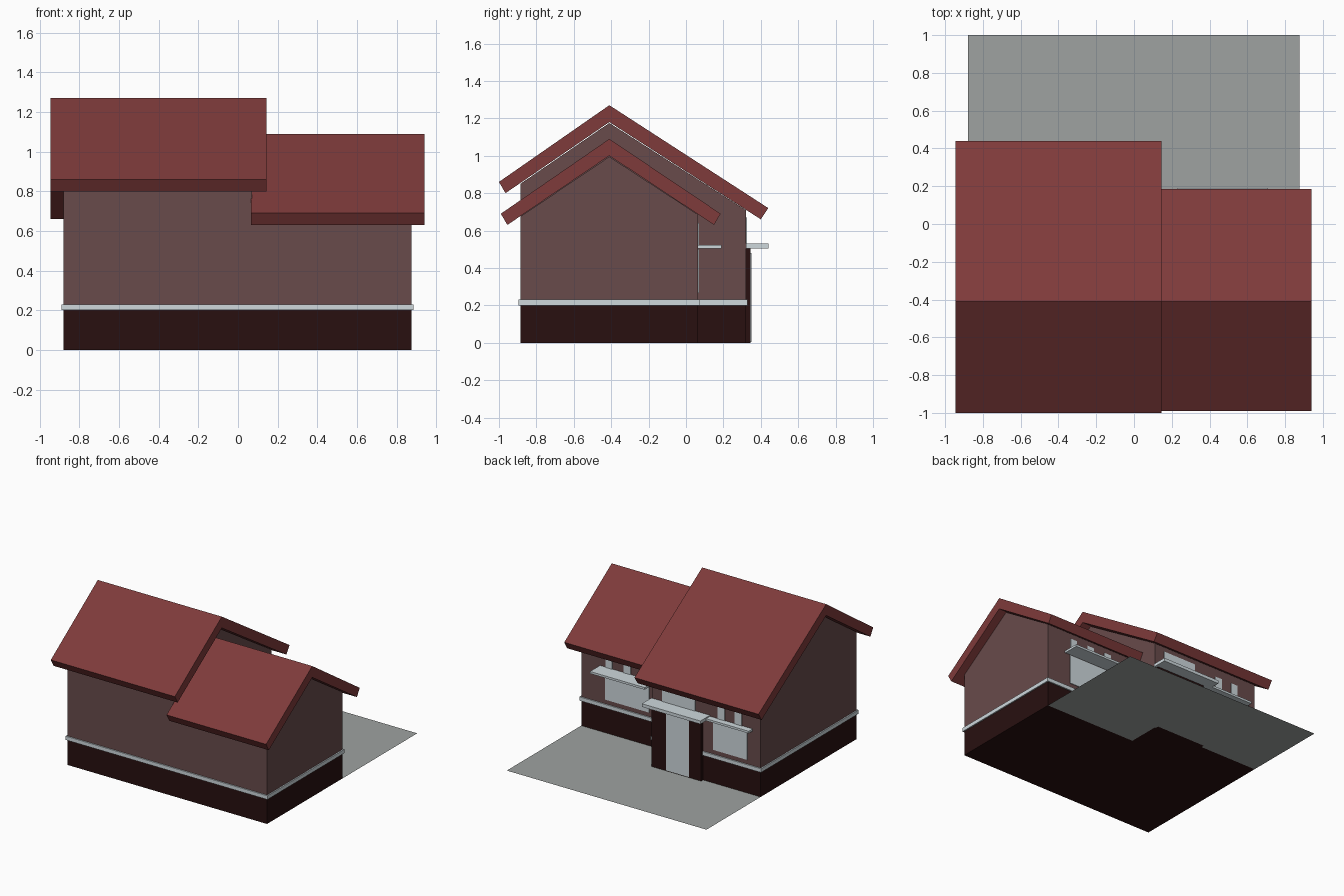
import bpy
import bmesh

cube = bpy.data.objects.get("Cube")
if cube:
    bpy.data.objects.remove(cube, do_unlink=True)


def material(name, r, g, b):
    mat = bpy.data.materials.new(name)
    mat.use_nodes = True
    mat.diffuse_color = (r, g, b, 1)
    mat.node_tree.nodes["Principled BSDF"].inputs["Base Color"].default_value = (r, g, b, 1)
    return mat


ROOF = material("roof red", 0.21, 0.043, 0.043)
WALL = material("wall brown", 0.138, 0.07, 0.07)
BASE = material("dark plinth", 0.021, 0.005, 0.005)
TRIM = material("pale trim", 0.62, 0.69, 0.72)
PAVING = material("paving grey", 0.345, 0.365, 0.355)


def finish(name, bm, mat):
    bmesh.ops.recalc_face_normals(bm, faces=bm.faces)
    mesh = bpy.data.meshes.new(name)
    bm.to_mesh(mesh)
    bm.free()
    mesh.materials.append(mat)
    obj = bpy.data.objects.new(name, mesh)
    bpy.context.collection.objects.link(obj)
    return obj


def extrude_x(name, profile, x0, x1, mat):
    """Sweep a (y, z) profile from x0 to x1."""
    bm = bmesh.new()
    face = bm.faces.new([bm.verts.new((x0, y, z)) for y, z in profile])
    ext = bmesh.ops.extrude_face_region(bm, geom=[face])
    moved = [v for v in ext["geom"] if isinstance(v, bmesh.types.BMVert)]
    bmesh.ops.translate(bm, verts=moved, vec=(x1 - x0, 0, 0))
    return finish(name, bm, mat)


def box(name, x0, x1, y0, y1, z0, z1, mat):
    return extrude_x(name, [(y0, z0), (y1, z0), (y1, z1), (y0, z1)], x0, x1, mat)


LEFT, RIGHT, STEP = 0.875, -0.88, 0.07
FRONT, TALL_BACK, LOW_BACK = -0.885, 0.32, 0.065
RIDGE = -0.41
PLINTH = 0.2

# Plinths, gabled walls and pitched roofs of the two wings
wings = [
    ("tall", RIGHT, STEP, TALL_BACK, 0.85, 1.175, 0.71),
    ("low", STEP, LEFT, LOW_BACK, 0.675, 0.995, 0.685),
]
for name, x0, x1, back, eave_f, top, eave_b in wings:
    box(name + "_plinth", x0, x1, FRONT, back, 0, PLINTH, BASE)
    extrude_x(name + "_walls", [(FRONT, PLINTH), (back, PLINTH), (back, eave_b),
                                (RIDGE, top), (FRONT, eave_f)], x0, x1, WALL)

extrude_x("tall_roof", [(-1.0, 0.86), (RIDGE, 1.27), (0.44, 0.72),
                        (0.40, 0.66), (RIDGE, 1.18), (-0.965, 0.80)], -0.945, 0.145, ROOF)
extrude_x("low_roof", [(-0.99, 0.69), (RIDGE, 1.09), (0.185, 0.69),
                       (0.15, 0.63), (RIDGE, 1.0), (-0.955, 0.63)], 0.065, 0.94, ROOF)

# Door porch
PORCH_R, PORCH_L, PORCH_BACK = -0.375, 0.06, 0.345
box("porch_surround", PORCH_R, PORCH_L, TALL_BACK, PORCH_BACK, 0, 0.505, BASE)
box("door", -0.27, -0.07, PORCH_BACK, PORCH_BACK + 0.004, 0.005, 0.48, TRIM)
box("door_canopy", -0.435, 0.08, TALL_BACK, 0.44, 0.505, 0.53, TRIM)
box("transom_window", -0.307, -0.016, TALL_BACK, TALL_BACK + 0.005, 0.53, 0.67, TRIM)

# Pale band on top of the plinth, broken by the porch
P = 0.01
bands = [
    ("front", RIGHT - P, LEFT + P, FRONT - P, FRONT),
    ("right", RIGHT - P, RIGHT, FRONT, TALL_BACK),
    ("left", LEFT, LEFT + P, FRONT, LOW_BACK + P),
    ("low_back", STEP, LEFT, LOW_BACK, LOW_BACK + P),
    ("step", STEP, STEP + P, LOW_BACK + P, TALL_BACK + P),
    ("tall_back", RIGHT - P, PORCH_R, TALL_BACK, TALL_BACK + P),
]
for name, x0, x1, y0, y1 in bands:
    box(name + "_band", x0, x1, y0, y1, PLINTH, 0.23, TRIM)


# Back windows: a main pane, a canopy, and a row of small panes above
def window(name, x0, x1, wall_y, depth, panes):
    box(name + "_window", x0, x1, wall_y, wall_y + 0.005, 0.265, 0.5, TRIM)
    box(name + "_canopy", x0 - 0.045, x1 + 0.045, wall_y, wall_y + depth, 0.505, 0.522, TRIM)
    for i, x in enumerate(panes):
        box(f"{name}_upper_pane_{i + 1}", x - 0.03, x + 0.03,
            wall_y, wall_y + 0.005, 0.522, 0.64, TRIM)


window("tall", -0.765, -0.465, TALL_BACK, 0.05, (-0.685, -0.535))
window("low", 0.275, 0.665, LOW_BACK, 0.125, (0.31, 0.47, 0.63))

# Paved yard fitted around the building
bm = bmesh.new()
outline = [(RIGHT, 1), (RIGHT, TALL_BACK), (PORCH_R, TALL_BACK), (PORCH_R, PORCH_BACK),
           (PORCH_L, PORCH_BACK), (PORCH_L, TALL_BACK), (STEP, TALL_BACK),
           (STEP, LOW_BACK), (LEFT, LOW_BACK), (LEFT, 1)]
bm.faces.new([bm.verts.new((x, y, 0)) for x, y in outline])
bm.normal_update()
yard = finish("yard", bm, PAVING)
if yard.data.polygons[0].normal.z < 0:
    yard.data.flip_normals()
